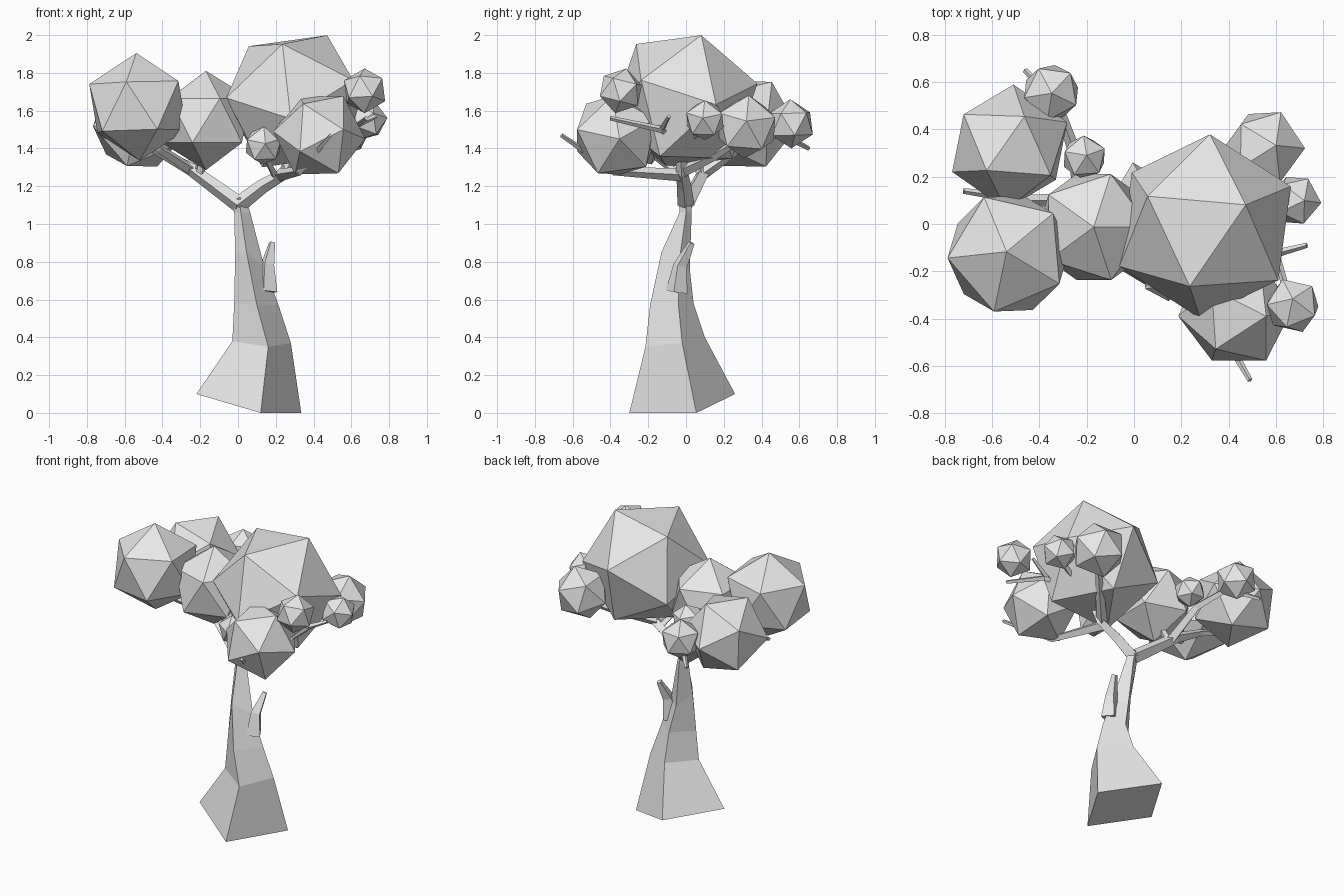
import bpy, bmesh
from mathutils import Vector, Matrix

cube = bpy.data.objects.get("Cube")
if cube:
    bpy.data.objects.remove(cube, do_unlink=True)

grey = bpy.data.materials.new("light_grey")
grey.use_nodes = True
colour = (0.8, 0.8, 0.8, 1)
grey.diffuse_color = colour
grey.node_tree.nodes["Principled BSDF"].inputs["Base Color"].default_value = colour


def finish(bm, name):
    bmesh.ops.recalc_face_normals(bm, faces=bm.faces)
    mesh = bpy.data.meshes.new(name)
    bm.to_mesh(mesh)
    bm.free()
    mesh.materials.append(grey)
    obj = bpy.data.objects.new(name, mesh)
    bpy.context.collection.objects.link(obj)
    return obj


def skin(name, rings):
    """Join four-cornered rings into a closed, flat-faced limb."""
    bm = bmesh.new()
    loops = [[bm.verts.new(p) for p in ring] for ring in rings]
    for low, high in zip(loops, loops[1:]):
        for i in range(4):
            j = (i + 1) % 4
            bm.faces.new((low[i], low[j], high[j], high[i]))
    bm.faces.new(loops[0][::-1])
    bm.faces.new(loops[-1])
    return finish(bm, name)


def limb(name, points, start, end):
    """Square tapering branch along a path."""
    pts = [Vector(p) for p in points]
    rings = []
    for i, p in enumerate(pts):
        d = (pts[min(i + 1, len(pts) - 1)] - pts[max(i - 1, 0)]).normalized()
        side = d.cross(Vector((0, 0, 1))).normalized()
        up = side.cross(d)
        r = start + (end - start) * i / (len(pts) - 1)
        rings.append([p + side * r, p + up * r, p - side * r, p - up * r])
    return skin(name, rings)


def frame(a, b):
    a = Vector(a).normalized()
    n = a.cross(Vector(b)).normalized()
    return Matrix((a, n.cross(a), n)).transposed()


def foliage(name, centre, radius, corner, neighbour):
    """Twenty-sided clump, turned so two corners point the given ways."""
    bm = bmesh.new()
    bmesh.ops.create_icosphere(bm, subdivisions=1, radius=radius)
    top = max(bm.verts, key=lambda v: v.co.z)
    near = top.link_edges[0].other_vert(top)
    turn = frame(corner, neighbour) @ frame(top.co, near.co).transposed()
    bmesh.ops.transform(bm, matrix=Matrix.Translation(centre) @ turn.to_4x4(), verts=bm.verts)
    return finish(bm, name)


# Trunk with a tilted, flared foot
skin("trunk", [
    [(-.22, -.095, .1), (.12, -.3, 0), (.335, .055, 0), (-.005, .26, .1)],
    [(-.03, -.095, .38), (.16, -.215, .35), (.28, -.02, .37), (.09, .1, .4)],
    [(-.02, -.08, .58), (.1, -.19, .57), (.215, -.04, .57), (.1, .04, .58)],
    [(-.015, -.05, .84), (.045, -.13, .85), (.14, -.04, .77), (.06, .02, .76)],
    [(-.02, 0, 1.06), (.015, -.035, 1.06), (.065, 0, 1.06), (.03, .03, 1.06)],
    [(-.03, 0, 1.13), (.01, -.03, 1.14), (.045, 0, 1.13), (.01, .03, 1.14)],
])
limb("trunk_stub", [(.15, -.05, .64), (.155, -.03, .78), (.18, .03, .9)], .06, .018)

# Branches on the -x side
limb("right_branch", [(.01, 0, 1.1), (-.25, .1, 1.29), (-.45, .1, 1.4), (-.72, .14, 1.47)], .045, .012)
limb("right_front_branch", [(-.25, .1, 1.29), (-.42, -.05, 1.4), (-.5, -.12, 1.5)], .03, .015)
limb("right_back_branch", [(-.22, .09, 1.27), (-.25, .3, 1.42), (-.32, .5, 1.48), (-.46, .65, 1.4)], .035, .012)
limb("middle_twig", [(-.2, .08, 1.26), (-.18, .02, 1.4)], .025, .015)

# Branches on the +x side
limb("left_branch", [(0, 0, 1.1), (.13, -.01, 1.2), (.25, -.02, 1.27), (.35, -.03, 1.45),
                     (.6, -.13, 1.5), (.68, -.4, 1.56)], .045, .012)
limb("left_front_branch", [(.22, -.02, 1.26), (.33, -.38, 1.28), (.49, -.66, 1.47)], .035, .011)
limb("left_back_branch", [(.24, -.02, 1.28), (.4, .15, 1.36), (.55, .31, 1.46)], .035, .015)
limb("left_outer_branch", [(.36, -.03, 1.44), (.55, .05, 1.47), (.7, .1, 1.53)], .025, .012)
limb("left_outer_twig", [(.58, -.13, 1.5), (.73, -.09, 1.57)], .018, .011)
limb("front_twig", [(.2, -.02, 1.25), (.13, -.2, 1.38)], .022, .012)

# Foliage: centre, radius, one corner direction and a neighbouring corner
clumps = {
    "crown": ((.3, -.01, 1.65), .4, (.17, .09, .345), (-.063, -.252, .305)),
    "right_front": ((-.53, -.125, 1.62), .285, (-.06, -.24, .13), (-.01, 0, .28)),
    "right_back": ((-.525, .325, 1.53), .265, (.06, .125, .215), (-.06, -.04, .25)),
    "middle": ((-.17, -.013, 1.548), .263, (0, 0, 1), (.076, -.23, .12)),
    "left_front": ((.43, -.37, 1.47), .245, (.13, -.02, .21), (.13, -.21, .03)),
    "left_front_small": ((.67, -.345, 1.705), .122, (0, .03, .12), (.1, -.05, .05)),
    "left_outer_small": ((.68, .1, 1.55), .112, (1, -.1, .1), (.3, 0, 1)),
    "left_back": ((.55, .32, 1.515), .175, (.17, 0, .03), (.07, .155, .05)),
    "right_back_small": ((-.35, .555, 1.53), .13, (.02, -.02, 1), (.5, .5, .4)),
    "middle_back_small": ((-.21, .28, 1.52), .1, (.1, .1, 1), (.5, -.5, .4)),
    "front_small": ((.135, -.22, 1.415), .107, (.1, -1, .1), (0, -.3, 1)),
}
for name, spec in clumps.items():
    foliage(name + "_foliage", *spec)
